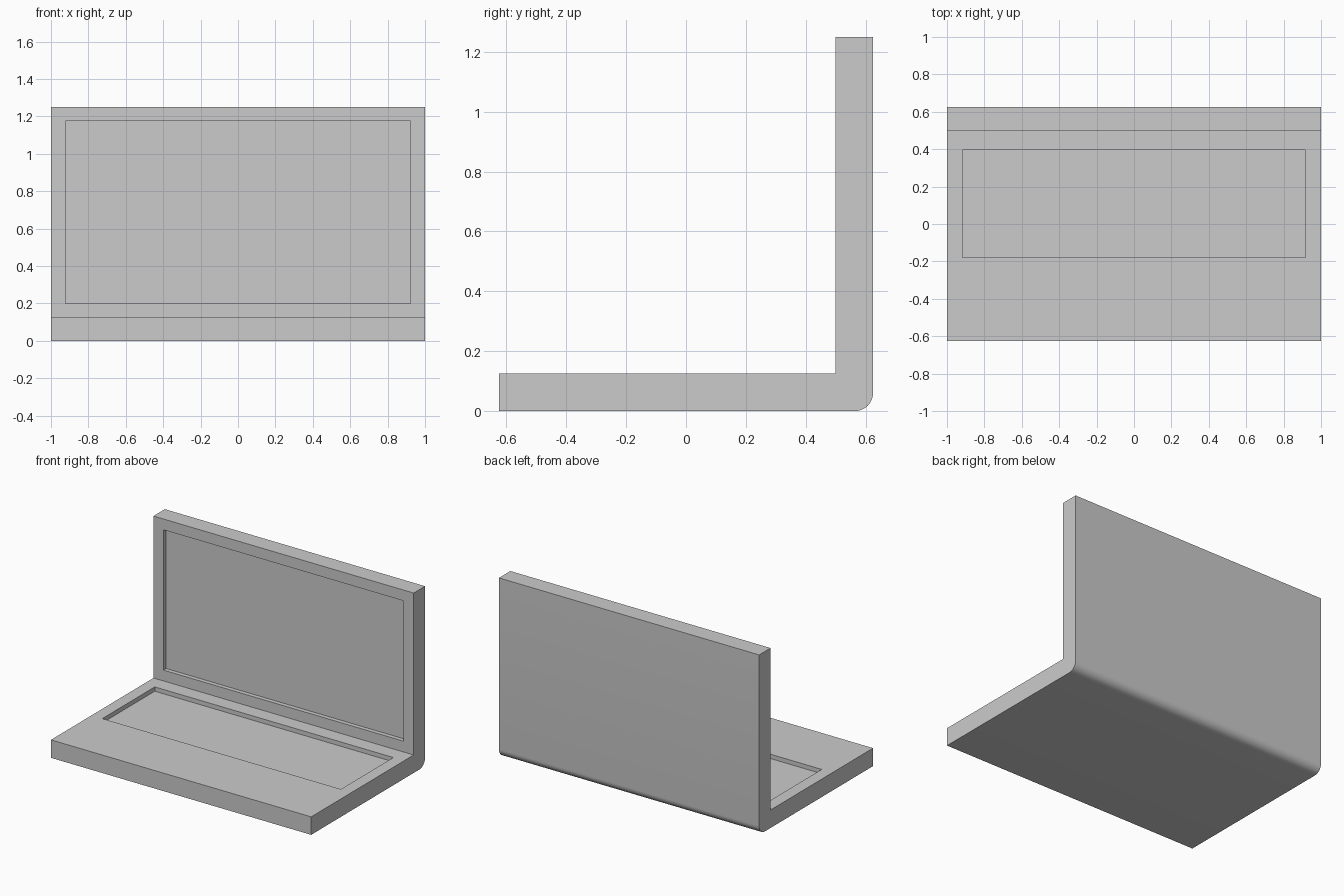
import bpy, bmesh
from math import sin, cos, pi, radians

if "Cube" in bpy.data.objects:
    bpy.data.objects.remove(bpy.data.objects["Cube"])

W, D, H, T, R = 1.0, 0.625, 1.25, 0.125, 0.06   # half width, half depth, height, thickness, hinge radius
RECESS = 0.03


def extrude_profile(name, profile, half_width):
    """Extrude a closed (y, z) profile along x."""
    bm = bmesh.new()
    face = bm.faces.new([bm.verts.new((-half_width, y, z)) for y, z in profile])
    out = bmesh.ops.extrude_face_region(bm, geom=[face])
    moved = [v for v in out["geom"] if isinstance(v, bmesh.types.BMVert)]
    bmesh.ops.translate(bm, verts=moved, vec=(2 * half_width, 0, 0))
    bmesh.ops.recalc_face_normals(bm, faces=bm.faces)
    mesh = bpy.data.meshes.new(name)
    bm.to_mesh(mesh)
    bm.free()
    obj = bpy.data.objects.new(name, mesh)
    bpy.context.collection.objects.link(obj)
    return obj


def cut_recess(body, name, half_width, y0, y1, z0, z1):
    """Subtract a box from the body."""
    cutter = extrude_profile(name, [(y0, z0), (y1, z0), (y1, z1), (y0, z1)], half_width)
    cutter.hide_render = True
    mod = body.modifiers.new(name, "BOOLEAN")
    mod.operation = "DIFFERENCE"
    mod.solver = "EXACT"
    mod.object = cutter
    bpy.context.view_layer.objects.active = body
    bpy.ops.object.modifier_apply(modifier=mod.name)
    bpy.data.objects.remove(cutter)


# L-shaped shell: base and upright lid joined by a rounded hinge corner
arc = [(D - R + R * sin(a), R - R * cos(a)) for a in (i * pi / 16 for i in range(9))]
profile = [(-D, 0)] + arc + [(D, H), (D - T, H), (D - T, T), (-D, T)]
body = extrude_profile("laptop_body", profile, W)

# Screen and keyboard recesses
cut_recess(body, "screen_recess", 0.923, D - T - 0.1, D - T + RECESS, 0.20, 1.175)
cut_recess(body, "keyboard_recess", 0.917, -0.18, 0.396, T - RECESS, T + 0.05)

# Smooth hinge corner, sharp edges elsewhere
body.select_set(True)
bpy.context.view_layer.objects.active = body
bpy.ops.object.shade_smooth_by_angle(angle=radians(30))
